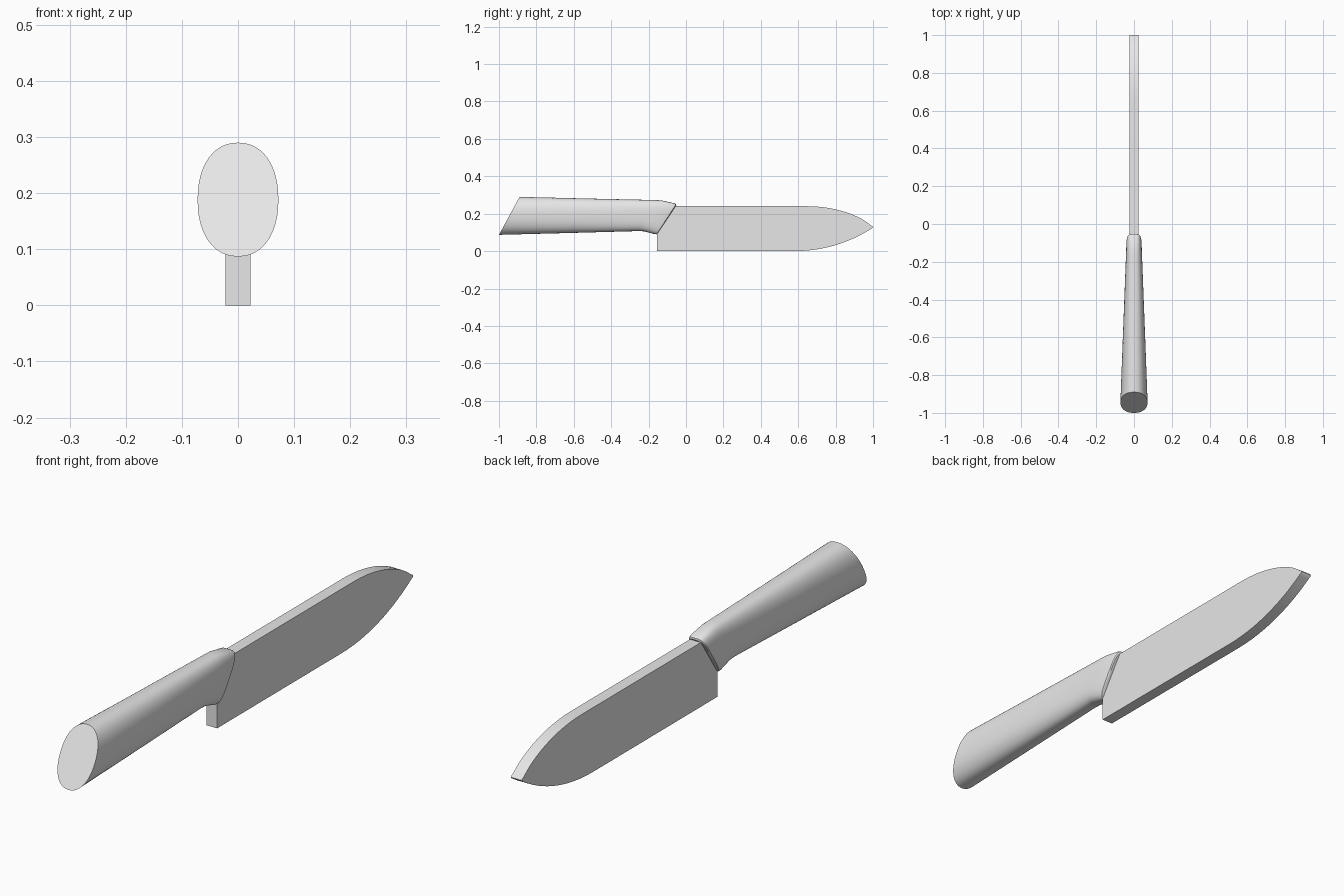
import bpy, bmesh, math
from mathutils import Vector
from mathutils.geometry import interpolate_bezier

old = bpy.data.objects.get("Cube")
if old:
    bpy.data.objects.remove(old, do_unlink=True)

grey = bpy.data.materials.new("plain grey")
grey.use_nodes = True
GREY = (0.8, 0.8, 0.8, 1)
grey.diffuse_color = GREY
grey.node_tree.nodes["Principled BSDF"].inputs["Base Color"].default_value = GREY


def finish(name, bm):
    """Turn the bmesh into a smooth-by-angle object."""
    bmesh.ops.recalc_face_normals(bm, faces=bm.faces)
    mesh = bpy.data.meshes.new(name)
    bm.to_mesh(mesh)
    bm.free()
    mesh.materials.append(grey)
    obj = bpy.data.objects.new(name, mesh)
    bpy.context.collection.objects.link(obj)
    bpy.ops.object.select_all(action='DESELECT')
    obj.select_set(True)
    bpy.context.view_layer.objects.active = obj
    bpy.ops.object.shade_smooth_by_angle(angle=math.radians(30))
    return obj


def bezier(points, count):
    return [(p.x, p.y) for p in interpolate_bezier(*[Vector(p) for p in points], count)]


# Blade: side outline (y, z) extruded across its thickness
HALF = 0.0225
outline = [(-0.155, 0.0)]
outline += bezier([(0.58, 0), (0.74, 0), (0.88, 0.05), (0.985, 0.116)], 14)
outline += [(0.997, 0.123), (1.0, 0.128), (0.997, 0.133)]
outline += bezier([(0.985, 0.14), (0.93, 0.19), (0.8, 0.24), (0.65, 0.24)], 14)
outline += [(-0.07, 0.24), (-0.155, 0.11)]
bm = bmesh.new()
side = bm.faces.new([bm.verts.new((-HALF, y, z)) for y, z in outline])
ext = bmesh.ops.extrude_face_region(bm, geom=[side])
moved = [v for v in ext["geom"] if isinstance(v, bmesh.types.BMVert)]
bmesh.ops.translate(bm, verts=moved, vec=(2 * HALF, 0, 0))
finish("blade", bm)

# Handle: loft through slanted rings, oval at the butt and boxier at the blade
# each ring: bottom (y, z), top (y, z), half width, squareness
rings = [
    ((-1.0, 0.087), (-0.89, 0.29), 0.072, 2.2),
    ((-0.62, 0.097), (-0.52, 0.281), 0.058, 2.4),
    ((-0.26, 0.107), (-0.165, 0.273), 0.044, 2.8),
    ((-0.225, 0.106), (-0.13, 0.271), 0.043, 3.0),
    ((-0.168, 0.091), (-0.062, 0.256), 0.04, 3.8),
    ((-0.157, 0.09), (-0.053, 0.251), 0.038, 3.8),
    ((-0.152, 0.095), (-0.052, 0.245), 0.034, 3.8),
]
SIDES = 48


def power(value, n):
    return math.copysign(abs(value) ** (2 / n), value)


bm = bmesh.new()
loops = []
for low, high, width, n in rings:
    low, high = Vector(low), Vector(high)
    loop = []
    for i in range(SIDES):
        a = math.tau * i / SIDES
        p = low.lerp(high, (1 + power(math.sin(a), n)) / 2)
        loop.append(bm.verts.new((width * power(math.cos(a), n), p.x, p.y)))
    loops.append(loop)
for a, b in zip(loops, loops[1:]):
    for i in range(SIDES):
        j = (i + 1) % SIDES
        bm.faces.new((a[i], a[j], b[j], b[i]))
bm.faces.new(loops[0])
bm.faces.new(loops[-1])
finish("handle", bm)
